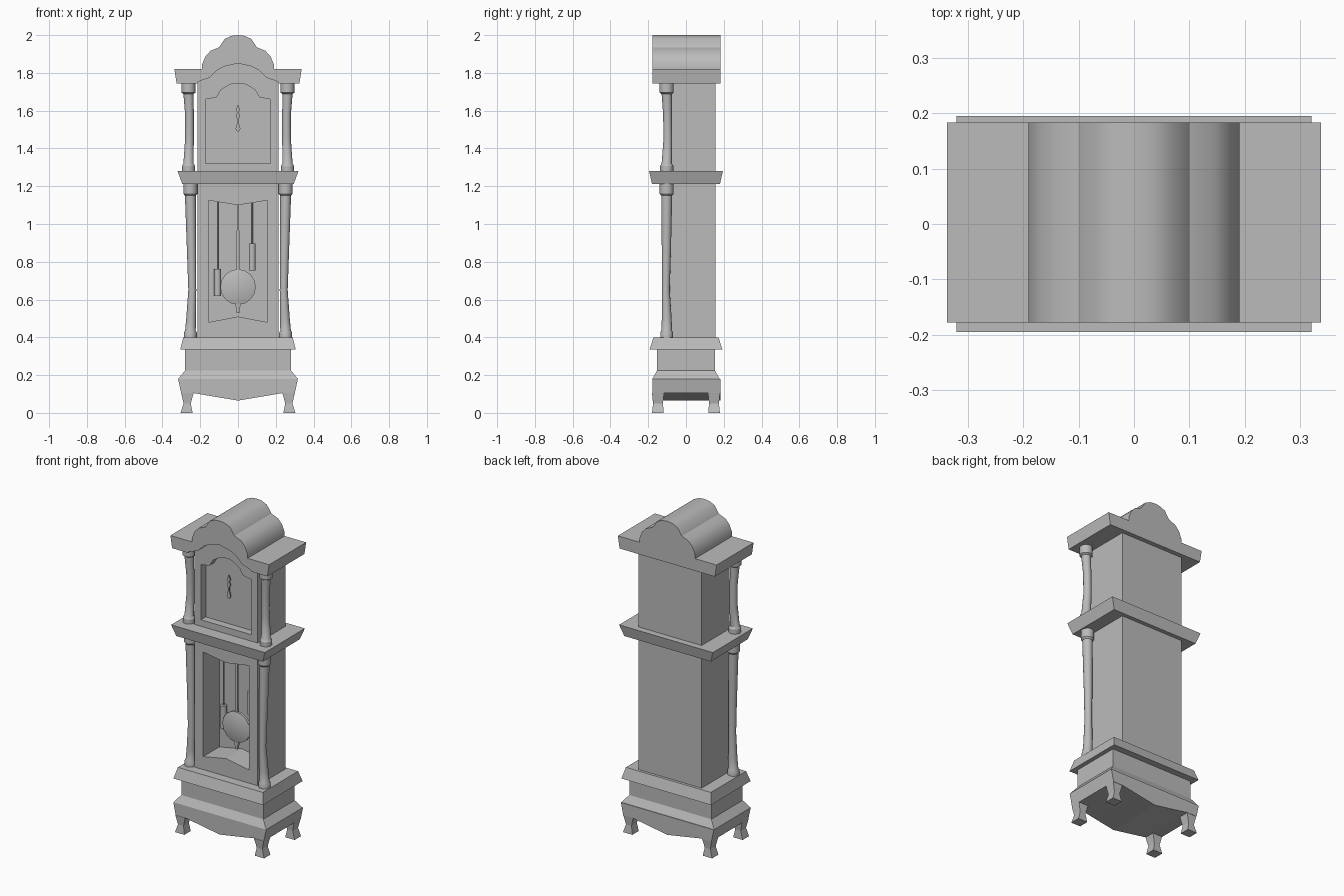
import bpy
import bmesh
from math import sin, cos, pi, radians

cube = bpy.data.objects.get("Cube")
if cube:
    bpy.data.objects.remove(cube, do_unlink=True)

grey = bpy.data.materials.new("plain grey")
grey.use_nodes = True
grey.diffuse_color = (0.5, 0.5, 0.5, 1)
grey.node_tree.nodes["Principled BSDF"].inputs["Base Color"].default_value = grey.diffuse_color

FRONT, BACK = -0.115, 0.155


def loft(name, rings):
    """Skin a stack of equal-sized rings and cap both ends."""
    bm = bmesh.new()
    loops = [[bm.verts.new(p) for p in ring] for ring in rings]
    n = len(loops[0])
    for a, b in zip(loops, loops[1:]):
        for i in range(n):
            j = (i + 1) % n
            bm.faces.new((a[i], a[j], b[j], b[i]))
    bm.faces.new(loops[0])
    bm.faces.new(loops[-1])
    bmesh.ops.recalc_face_normals(bm, faces=bm.faces)
    mesh = bpy.data.meshes.new(name)
    bm.to_mesh(mesh)
    bm.free()
    mesh.materials.append(grey)
    obj = bpy.data.objects.new(name, mesh)
    bpy.context.collection.objects.link(obj)
    return obj


def prism(name, outline, y0, y1):
    """Extrude an x-z outline from y0 to y1."""
    return loft(name, [[(x, y, z) for x, z in outline] for y in (y0, y1)])


def rect(x0, x1, y0, y1, z):
    return [(x0, y0, z), (x1, y0, z), (x1, y1, z), (x0, y1, z)]


def slab(name, *levels):
    """Stack of centred rectangles given as (z, half width, half depth)."""
    return loft(name, [rect(-x, x, -y, y, z) for z, x, y in levels])


def turned(name, sections, sides=16):
    """Vertical round part from (z, radius, centre x, centre y)."""
    turn = [2 * pi * i / sides for i in range(sides)]
    return loft(name, [[(x + r * cos(a), y + r * sin(a), z) for a in turn]
                       for z, r, x, y in sections])


def mirrored(half):
    """Complete an outline from its right half, listed from the centre line outward."""
    return half + [(-x, z) for x, z in reversed(half) if x > 0]


def cut(obj, cutter):
    cutter.hide_render = True
    mod = obj.modifiers.new("cut", 'BOOLEAN')
    mod.operation = 'DIFFERENCE'
    mod.solver = 'EXACT'
    mod.object = cutter
    bpy.context.view_layer.objects.active = obj
    bpy.ops.object.modifier_apply(modifier=mod.name)
    bpy.data.objects.remove(cutter, do_unlink=True)


def smooth(obj, degrees=32):
    bpy.ops.object.select_all(action='DESELECT')
    obj.select_set(True)
    bpy.context.view_layer.objects.active = obj
    bpy.ops.object.shade_smooth_by_angle(angle=radians(degrees))


# Base with a shaped apron and four feet
apron = [(0, 0.065), (0.12, 0.085), (0.235, 0.105), (0.301, 0.105), (0.317, 0.18)]
prism("base_apron", apron + [(-x, z) for x, z in reversed(apron) if x], -0.178, 0.182)
slab("base_slope", (0.18, 0.317, 0.178), (0.225, 0.28, 0.153))
slab("plinth", (0.225, 0.28, 0.153), (0.335, 0.28, 0.153))
for sx, side in ((1, "left"), (-1, "right")):
    for sy, end in ((-1, "front"), (1, "back")):
        foot = [(0, 0.24, 0.304, 0.118, 0.18), (0.05, 0.25, 0.288, 0.122, 0.174),
                (0.105, 0.235, 0.301, 0.116, 0.18)]
        loft(f"{end}_{side}_foot",
             [rect(sx * a, sx * b, sy * c, sy * d, z) for z, a, b, c, d in foot])

# Mouldings
slab("lower_moulding", (0.335, 0.306, 0.193), (0.4, 0.29, 0.172))
slab("middle_moulding", (1.212, 0.295, 0.18), (1.28, 0.32, 0.195))

# Case with the dial recess and the pendulum window
case = slab("case", (0.39, 0.215, 0.135), (1.76, 0.215, 0.135))
for v in case.data.vertices:
    v.co.y += (FRONT + BACK) / 2
window = [(0, 0.51), (0.157, 0.48), (0.157, 1.125), (0, 1.1),
          (-0.157, 1.125), (-0.157, 0.48)]
cut(case, prism("window_cutter", window, -0.3, 0.042))
dial = [(0, 1.75), (0.045, 1.738), (0.09, 1.71), (0.115, 1.67), (0.172, 1.66), (0.172, 1.32)]
cut(case, prism("dial_cutter", mirrored(dial), -0.3, -0.068))

# Cornice and stepped arched pediment, with an arch cut in front of the case
top = [(0, 2.0), (0.035, 1.996), (0.07, 1.98), (0.1, 1.935), (0.145, 1.917), (0.172, 1.888),
       (0.19, 1.845), (0.19, 1.82), (0.337, 1.82), (0.325, 1.745)]
cornice = prism("cornice_and_pediment", mirrored(top), -0.178, 0.183)
arch = [(0, 1.85), (0.07, 1.835), (0.11, 1.815), (0.15, 1.775), (0.215, 1.752), (0.215, 1.7)]
cut(cornice, prism("arch_cutter", mirrored(arch), -0.3, FRONT))
smooth(cornice)

# Waisted columns with collars, upper and lower on each side
for s, side in ((1, "left"), (-1, "right")):
    y = -0.102
    lo, hi = s * 0.252, s * 0.262
    smooth(turned(f"lower_{side}_column", [
        (0.4, 0.034, lo, y), (0.425, 0.034, lo, y), (0.437, 0.028, lo, y),
        (0.5, 0.026, s * 0.248, y), (0.65, 0.021, s * 0.242, -0.107),
        (0.85, 0.024, s * 0.246, -0.104), (1.15, 0.029, lo, y),
        (1.16, 0.037, lo, y), (1.212, 0.037, lo, y)]))
    smooth(turned(f"upper_{side}_column", [
        (1.28, 0.035, hi, y), (1.308, 0.035, hi, y), (1.32, 0.027, hi, y),
        (1.45, 0.023, s * 0.257, -0.096), (1.58, 0.023, s * 0.257, -0.098),
        (1.688, 0.027, hi, y), (1.695, 0.037, hi, y), (1.745, 0.037, hi, y)]))

# Clock hands: a spear above and a drop below
hands = [(0, 1.632), (0.011, 1.605), (0.004, 1.59), (0.012, 1.575), (0.004, 1.555),
         (0.004, 1.535), (0.013, 1.505), (0.006, 1.49)]
prism("clock_hands", mirrored(hands), -0.092, -0.085)

# Pendulum: rod, round bob and finial
pend_y = -0.01
prism("pendulum_rod", [(-0.005, 1.11), (0.005, 1.11), (0.009, 0.75), (-0.009, 0.75)],
      pend_y - 0.005, pend_y + 0.005)
angles = [2 * pi * i / 16 for i in range(16)]
bob = loft("pendulum_bob", [
    [(r * cos(a), pend_y + d, 0.667 + r * sin(a)) for a in angles]
    for d, r in ((-0.02, 0.05), (-0.008, 0.094), (0.008, 0.094), (0.02, 0.05))])
smooth(bob)
prism("pendulum_finial", [(-0.016, 0.59), (0.016, 0.59), (0.007, 0.53), (-0.007, 0.53)],
      pend_y - 0.007, pend_y + 0.007)

# Two weights on lines
for name, x, z0, z1 in (("right", -0.108, 0.62, 0.762), ("left", 0.075, 0.755, 0.897)):
    smooth(turned(f"{name}_weight", [(z0, 0.018, x, 0.015), (z1, 0.018, x, 0.015)], 12))
    turned(f"{name}_weight_line", [(z1, 0.004, x, 0.015), (1.122, 0.004, x, 0.015)], 6)
